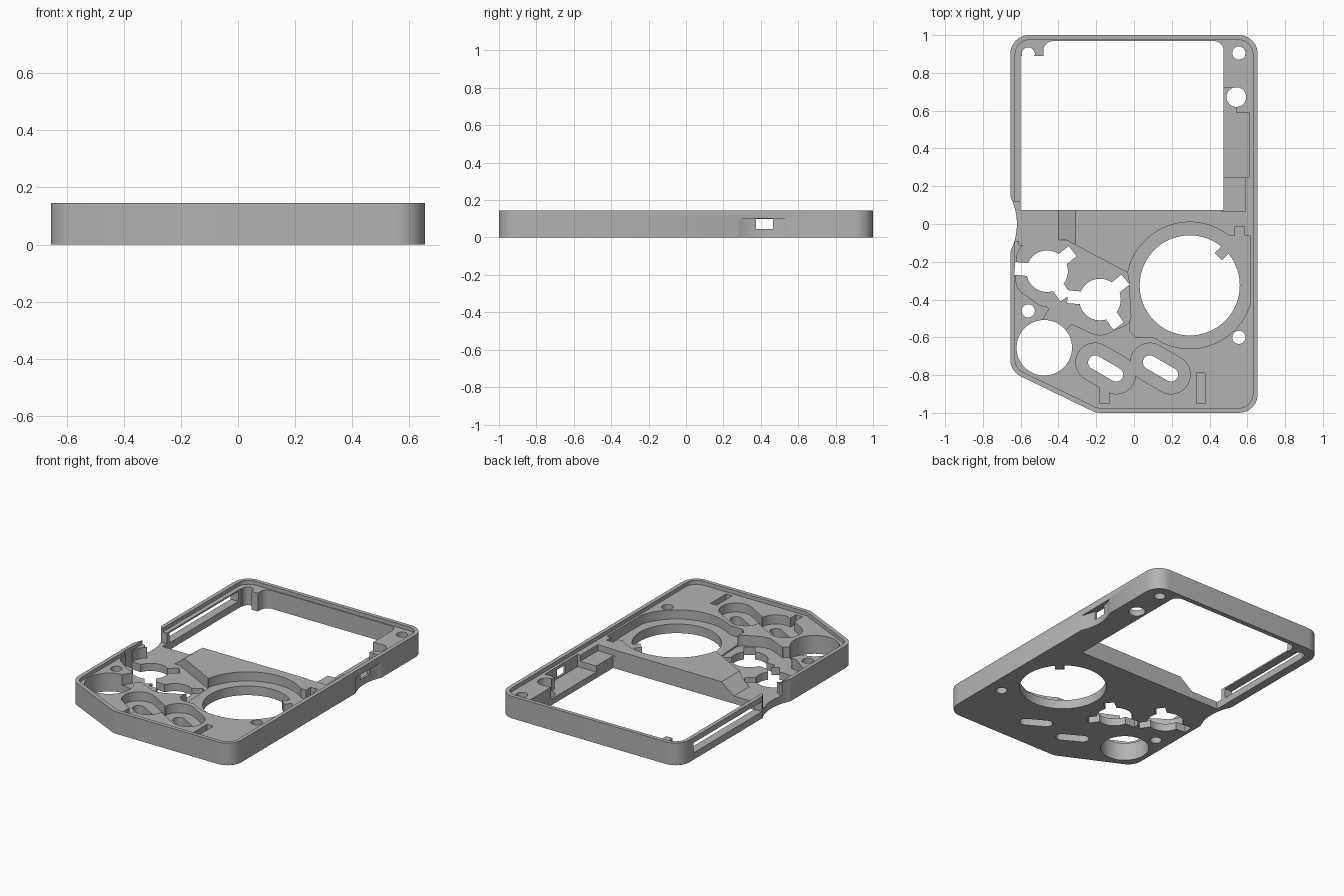
import bpy, bmesh, math
from mathutils import Vector

cube = bpy.data.objects.get("Cube")
if cube:
    bpy.data.objects.remove(cube, do_unlink=True)

HEIGHT, FLOOR, POCKET, KEY_POCKET = 0.145, 0.12, 0.06, 0.05

grey = bpy.data.materials.new("matte_grey")
grey.use_nodes = True
colour = (0.45, 0.45, 0.45, 1)
grey.diffuse_color = colour
grey.node_tree.nodes["Principled BSDF"].inputs["Base Color"].default_value = colour


def circle(x, y, r, n=64):
    return [(x + r * math.cos(math.tau * i / n), y + r * math.sin(math.tau * i / n)) for i in range(n)]


def rect(x0, x1, y0, y1):
    return [(x0, y0), (x1, y0), (x1, y1), (x0, y1)]


def rounded(corners, steps=10):
    """Polygon from (x, y, radius) corners with arc fillets."""
    out = []
    for i, (x, y, r) in enumerate(corners):
        if r == 0:
            out.append((x, y))
            continue
        p = Vector((x, y))
        a = (Vector(corners[i - 1][:2]) - p).normalized()
        b = (Vector(corners[(i + 1) % len(corners)][:2]) - p).normalized()
        half = a.angle(b) / 2
        centre = p + (a + b).normalized() * (r / math.sin(half))
        start = p + a * (r / math.tan(half)) - centre
        end = p + b * (r / math.tan(half)) - centre
        for k in range(steps + 1):
            t = k / steps * (math.pi - 2 * half)
            sweep = math.pi - 2 * half
            spoke = (start * math.sin(sweep - t) + end * math.sin(t)) / math.sin(sweep)
            out.append(tuple(centre + spoke))
    return out


def bar(x, y, angle, near, far, width):
    """Rectangle reaching out from a point along an angle in degrees."""
    d = Vector((math.cos(math.radians(angle)), math.sin(math.radians(angle))))
    s = Vector((-d.y, d.x)) * width / 2
    c = Vector((x, y))
    return [tuple(c + d * u + s * v) for u, v in ((near, -1), (far, -1), (far, 1), (near, 1))]


def capsule(x, y, angle, half, r, n=16):
    out = []
    for side in (0, 1):
        a = math.radians(angle) + math.pi * side
        cx, cy = x + half * math.cos(a), y + half * math.sin(a)
        for k in range(n + 1):
            t = a - math.pi / 2 + math.pi * k / n
            out.append((cx + r * math.cos(t), cy + r * math.sin(t)))
    return out


def prism(name, points, lo, hi, axis="z"):
    """Extrude a profile along z, or an x-z profile along y."""
    place = (lambda p, h: (p[0], p[1], h)) if axis == "z" else (lambda p, h: (p[0], h, p[1]))
    bm = bmesh.new()
    low = [bm.verts.new(place(p, lo)) for p in points]
    high = [bm.verts.new(place(p, hi)) for p in points]
    bm.faces.new(low)
    bm.faces.new(high)
    for i in range(len(points)):
        j = (i + 1) % len(points)
        bm.faces.new((low[i], low[j], high[j], high[i]))
    bmesh.ops.recalc_face_normals(bm, faces=bm.faces)
    mesh = bpy.data.meshes.new(name)
    bm.to_mesh(mesh)
    bm.free()
    obj = bpy.data.objects.new(name, mesh)
    bpy.context.collection.objects.link(obj)
    mesh.materials.append(grey)
    return obj


def combine(points, lo, hi, axis="z", operation="DIFFERENCE"):
    tool = prism("tool", points, lo, hi, axis)
    mod = shell.modifiers.new("cut", "BOOLEAN")
    mod.operation, mod.solver, mod.object = operation, "EXACT", tool
    bpy.context.view_layer.objects.active = shell
    bpy.ops.object.modifier_apply(modifier=mod.name)
    bpy.data.objects.remove(tool, do_unlink=True)


def pocket(points, depth=POCKET):
    combine(points, depth, 0.3)


def through(points):
    combine(points, -0.1, 0.3)


def outline(inset):
    x, y, r = 0.655 - inset, 1 - inset, 0.1 - inset
    return rounded([(-x, y, r), (-x, -0.78 + inset * 0.6, r), (-0.2 + inset * 0.3, -y, r),
                    (x, -y, r), (x, y, r)])


# Outer shell with a raised rim
shell = prism("case_shell", outline(0), 0, HEIGHT)
pocket(outline(0.026), FLOOR)

# Screen opening, leaving a screw boss in one corner
through(rounded([(-0.6, 0.075, 0), (0.475, 0.075, 0), (0.475, 0.968, 0.05),
                 (-0.48, 0.968, 0.05), (-0.48, 0.89, 0), (-0.6, 0.89, 0)]))

# Long card slot and finger notch in the left wall
combine(rect(-0.7, -0.59, 0.045, 0.11), 0.15, 0.86, "y")
combine(rect(-0.7, -0.59, 0.05, 0.3), -0.09, 0.12, "y")
through(circle(-0.938, 0, 0.318, 96))

# Cable channel with a sloping end
combine([(-0.61, 0.05), (-0.4, 0.05), (-0.31, FLOOR), (-0.31, 0.3), (-0.61, 0.3)], -0.11, 0.09, "y")

# Connector bay, its step, the side port and the outer scoop
pocket([(0.46, 0.25), (0.61, 0.25), (0.61, 0.59), (0.54, 0.59), (0.54, 0.72), (0.46, 0.72)], 0.04)
pocket(rect(0.46, 0.59, 0.07, 0.26), 0.08)
combine(rect(0.59, 0.7, 0.045, 0.1), 0.375, 0.465, "y")
combine(circle(0.92, 0.415, 0.296, 96), -0.1, 0.102)

# Large dial: ring pocket, corner reliefs, key tab
pocket([(min(x, 0.615), y) for x, y in circle(0.295, -0.325, 0.335, 96)])
pocket(rect(0.42, 0.615, -0.3, -0.06))
pocket(rect(0.535, 0.585, -0.12, -0.012))
pocket([(-0.02, -0.3), (-0.02, -0.57), (0.01, -0.6), (0.12, -0.6), (0.2, -0.4)])
through(circle(0.295, -0.325, 0.265, 96))
combine(bar(0.295, -0.325, 45, 0.215, 0.29, 0.055), 0, POCKET, operation="UNION")

# Pair of buttons: shared pocket and keyed holes
pocket(rounded([(-0.62, -0.09, 0.1), (-0.36, -0.085, 0.02), (-0.03, -0.26, 0.03), (-0.015, -0.52, 0.05),
                (-0.18, -0.6, 0.12), (-0.37, -0.51, 0.02), (-0.35, -0.46, 0.02),
                (-0.5, -0.43, 0.02), (-0.625, -0.34, 0.08)]), KEY_POCKET)
for x, y in ((-0.46, -0.25), (-0.18, -0.4)):
    through(circle(x, y, 0.11))
    for angle in (175, 38, -55):
        through(bar(x, y, angle, 0, 0.172, 0.068))

# Round corner hole with its link to the button pocket
pocket([(-0.49, -0.4), (-0.45, -0.45), (-0.49, -0.52), (-0.36, -0.56), (-0.33, -0.53), (-0.37, -0.42)],
       KEY_POCKET)
through(circle(-0.475, -0.655, 0.147))

# Two slanted slots in recesses
for x in (-0.15, 0.14):
    pocket(capsule(x, -0.765, -30, 0.065, 0.102))
    through(capsule(x, -0.765, -30, 0.065, 0.037))
pocket(rect(-0.18, -0.132, -0.95, -0.83))
pocket(rect(0.33, 0.375, -0.95, -0.79))

# Screw holes and the lamp hole
for x, y, r in ((0.555, 0.905, 0.035), (0.555, -0.6, 0.035), (-0.56, -0.46, 0.035),
                (-0.56, 0.9, 0.035), (0.542, 0.672, 0.052)):
    through(circle(x, y, r, 32))

# Smooth curved walls, crisp edges
bpy.ops.object.select_all(action="DESELECT")
shell.select_set(True)
bpy.context.view_layer.objects.active = shell
bpy.ops.object.shade_smooth_by_angle(angle=math.radians(30))
